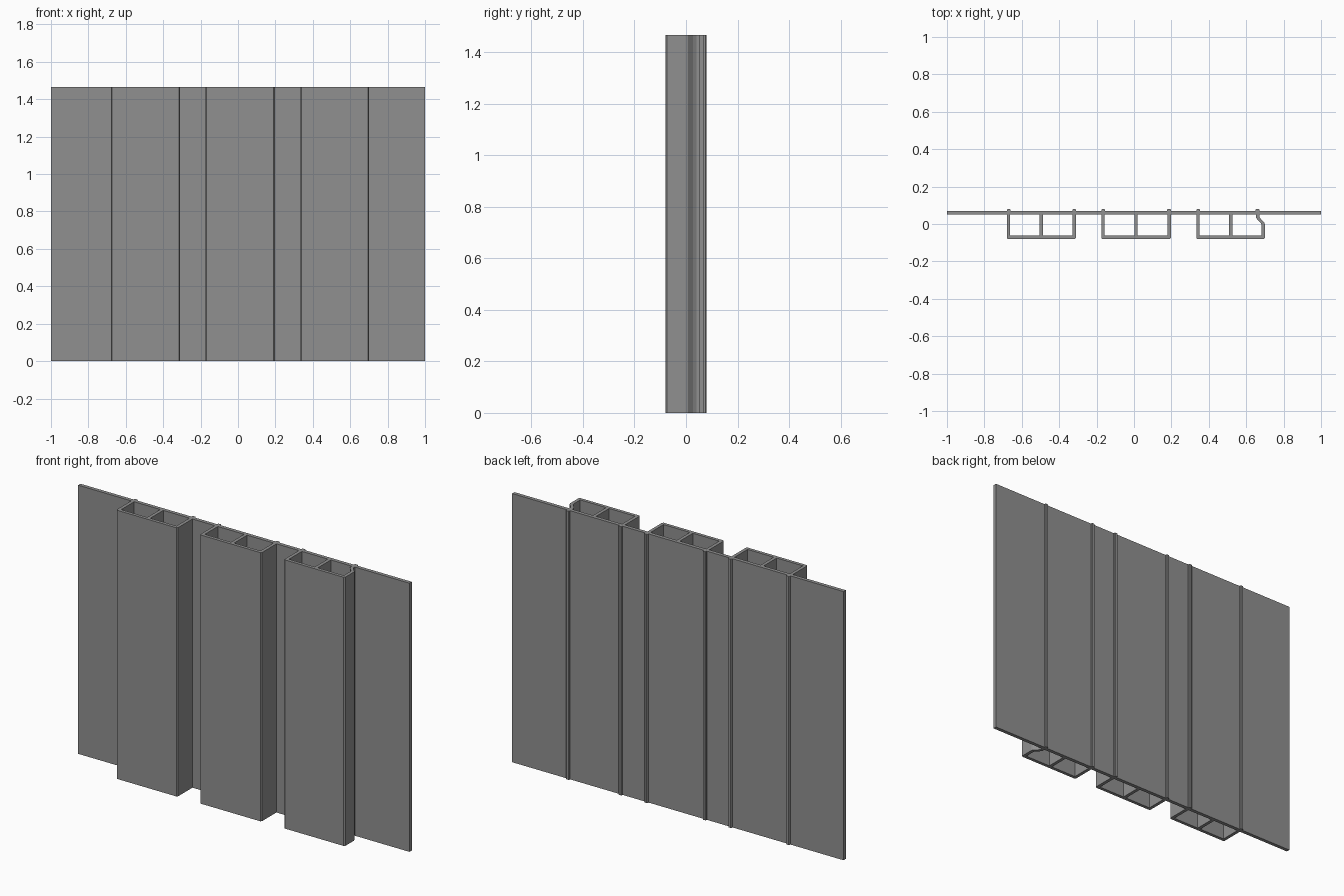
import bpy, bmesh

if "Cube" in bpy.data.objects:
    bpy.data.objects.remove(bpy.data.objects["Cube"])

H = 1.466                      # panel height
T = 0.018                      # wall thickness
FRONT, BACK = 0.05, 0.07       # sheet faces
NOSE = -0.08                   # front of the channels

grey = bpy.data.materials.new("grey")
grey.diffuse_color = (0.28, 0.28, 0.28, 1)
grey.use_nodes = True
grey.node_tree.nodes["Principled BSDF"].inputs["Base Color"].default_value = grey.diffuse_color


def extrude_profile(name, pts):
    """Closed xy profile extruded upwards from the ground."""
    bm = bmesh.new()
    face = bm.faces.new([bm.verts.new((x, y, 0)) for x, y in pts])
    top = bmesh.ops.extrude_face_region(bm, geom=[face])["geom"]
    bmesh.ops.translate(bm, vec=(0, 0, H),
                        verts=[v for v in top if isinstance(v, bmesh.types.BMVert)])
    bmesh.ops.recalc_face_normals(bm, faces=bm.faces)
    mesh = bpy.data.meshes.new(name)
    bm.to_mesh(mesh)
    bm.free()
    mesh.materials.append(grey)
    obj = bpy.data.objects.new(name, mesh)
    bpy.context.collection.objects.link(obj)
    return obj


def rib(name, x0):
    """Small chamfered bead on the back of the sheet."""
    x1, c, y = x0 + 0.02, 0.004, 0.08
    extrude_profile(name, [(x0, BACK), (x1, BACK), (x1, y - c), (x1 - c, y),
                           (x0 + c, y), (x0, y - c)])


def channel(name, x0, x1, jogged=False):
    """U-shaped channel with softened corners, centre web and back ribs."""
    c = 0.006
    outer = [(x0, FRONT), (x0, NOSE + c), (x0 + c, NOSE), (x1 - c, NOSE), (x1, NOSE + c)]
    inner = [(x1 - T, NOSE + T), (x0 + T, NOSE + T), (x0 + T, FRONT)]
    j = 0.03 if jogged else 0
    if jogged:  # right wall steps inwards near the sheet
        jog = [(0, -0.002), (0.003, 0.008), (0.023, 0.028), (j, 0.04)]
        outer += [(x1 - d, y) for d, y in jog]
        inner = [(x1 - T - d, y - 0.004) for d, y in reversed(jog)] + inner
    outer.append((x1 - j, FRONT))
    inner.insert(0, (x1 - j - T, FRONT))
    extrude_profile(name, outer + inner)
    m = (x0 + x1) / 2
    extrude_profile(name + "_web", [(m - T / 2, NOSE + T), (m + T / 2, NOSE + T),
                                    (m + T / 2, FRONT), (m - T / 2, FRONT)])
    rib(name + "_left_rib", x0)
    rib(name + "_right_rib", x1 - 0.02 - j)


# Flat backing sheet
extrude_profile("backing_sheet", [(-1, FRONT), (1, FRONT), (1, BACK), (-1, BACK)])

# Three front channels, the last with a stepped wall
channel("left_channel", -0.68, -0.31)
channel("middle_channel", -0.175, 0.197)
channel("right_channel", 0.333, 0.70, jogged=True)
